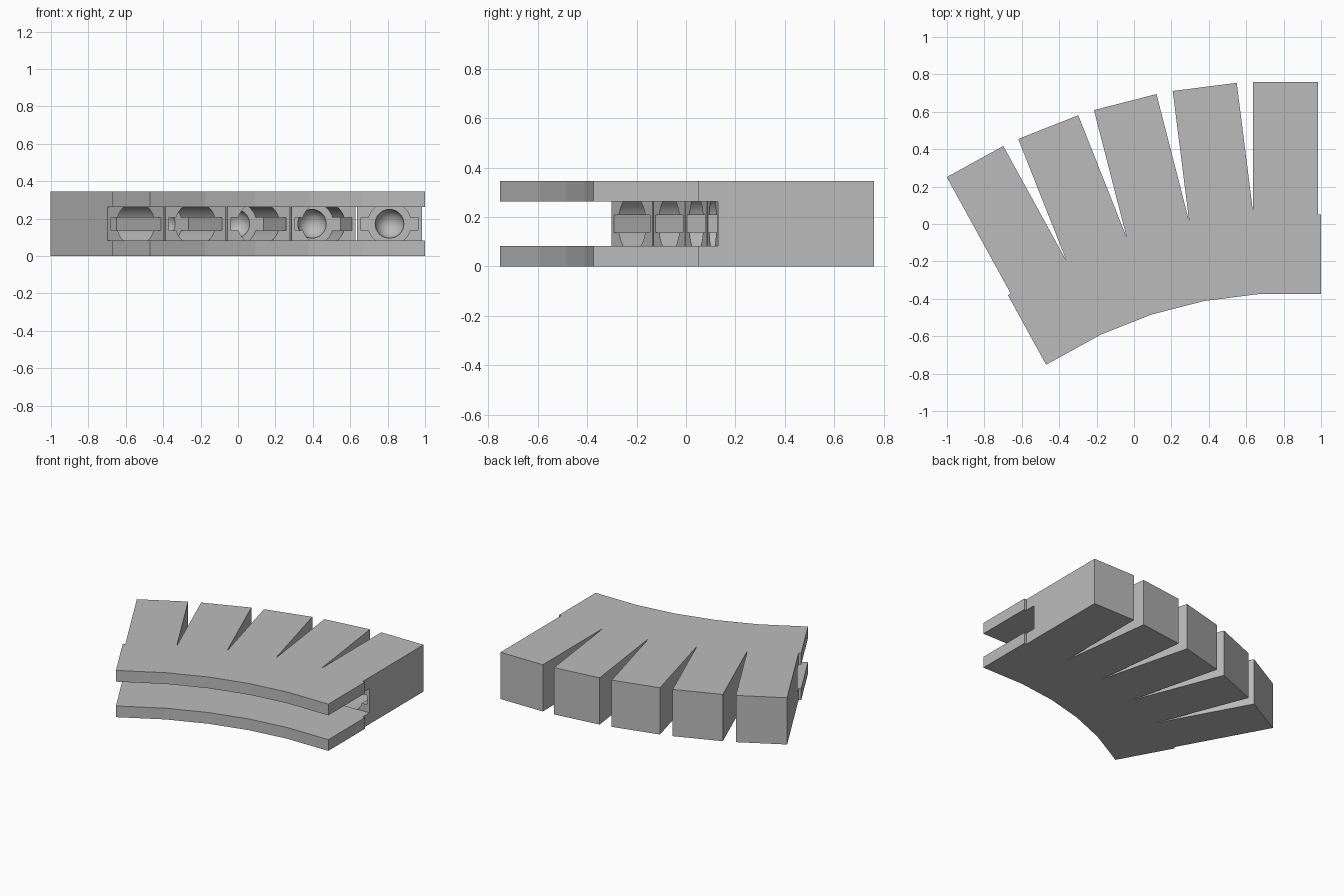
import bpy, bmesh
from math import radians, tan
from mathutils import Matrix, Vector

if "Cube" in bpy.data.objects:
    bpy.data.objects.remove(bpy.data.objects["Cube"])

PIVOT = Vector((0.81, -2.686, 0))   # centre of the curved row
STEP, COUNT = 7.2, 5
LIP_FRONT, LIP_BACK, SLOT_BACK, OUTER = 2.311, 2.736, 2.816, 3.446
BLOCK, END = 0.1725, 0.19           # half widths of blocks and lip ends
HEIGHT, MID = 0.345, 0.1725
HALF_TAN = tan(radians(STEP / 2))
BORE_DEPTH = 0.49


def frame(i):
    return Matrix.Translation(PIVOT) @ Matrix.Rotation(radians(STEP * i), 4, 'Z')


def at(i, x, r):
    return frame(i) @ Vector((x, r, 0))


def new_object(name, bm):
    bmesh.ops.recalc_face_normals(bm, faces=bm.faces)
    mesh = bpy.data.meshes.new(name)
    bm.to_mesh(mesh)
    bm.free()
    obj = bpy.data.objects.new(name, mesh)
    bpy.context.collection.objects.link(obj)
    return obj


def prism(name, outline, z0, z1):
    bm = bmesh.new()
    face = bm.faces.new([bm.verts.new((p.x, p.y, z0)) for p in outline])
    ext = bmesh.ops.extrude_face_region(bm, geom=[face])
    top = [v for v in ext["geom"] if isinstance(v, bmesh.types.BMVert)]
    bmesh.ops.translate(bm, verts=top, vec=(0, 0, z1 - z0))
    return new_object(name, bm)


def cut(target, cutter):
    cutter.hide_render = True
    mod = target.modifiers.new("cut", 'BOOLEAN')
    mod.operation, mod.solver, mod.object = 'DIFFERENCE', 'EXACT', cutter
    bpy.context.view_layer.objects.active = target
    bpy.ops.object.modifier_apply(modifier=mod.name)
    bpy.data.objects.remove(cutter)


def faceted_arc(r, end):
    pts = [at(0, end, r)]
    pts += [at(i, -r * HALF_TAN, r) for i in range(COUNT - 1)]
    return pts + [at(COUNT - 1, -end, r)]


# Body: curved lip in front, five fanned blocks behind
last = COUNT - 1
outline = faceted_arc(LIP_FRONT, END)
outline += [at(last, -END, LIP_BACK), at(last, -BLOCK, LIP_BACK)]
for i in reversed(range(COUNT)):
    outline += [at(i, -BLOCK, OUTER), at(i, BLOCK, OUTER)]
    root = BLOCK / HALF_TAN if i else LIP_BACK
    outline.append(at(i, BLOCK, root))
outline.append(at(0, END, LIP_BACK))
body = prism("curved_block_row", outline, 0, HEIGHT)

# Long slot between the upper and lower lip
slot = faceted_arc(SLOT_BACK, 0.3) + faceted_arc(2.1, 0.3)[::-1]
cut(body, prism("slot_cutter", slot, 0.083, 0.262))

# Bore, side keyway and domed end inside each block
start, stop = SLOT_BACK - 0.002, SLOT_BACK + BORE_DEPTH
for i in range(COUNT):
    place = frame(i) @ Matrix.Translation((0, (start + stop) / 2, MID))
    bm = bmesh.new()
    bmesh.ops.create_cone(bm, cap_ends=True, segments=48, radius1=0.116,
                          radius2=0.116, depth=stop - start,
                          matrix=place @ Matrix.Rotation(radians(90), 4, 'X'))
    cut(body, new_object("bore_cutter", bm))

    key = [at(i, x, r) for x, r in ((-0.1525, start), (0.1525, start),
                                    (0.1525, stop), (-0.1525, stop))]
    cut(body, prism("keyway_cutter", key, 0.138, 0.207))

    bm = bmesh.new()
    bmesh.ops.create_uvsphere(
        bm, u_segments=32, v_segments=17, radius=0.077,
        matrix=frame(i) @ Matrix.Translation((0, stop + 0.002, MID))
        @ Matrix.Rotation(radians(90), 4, 'X'))
    cut(body, new_object("dome_cutter", bm))

# Material and shading
grey = bpy.data.materials.new("plain_grey")
grey.use_nodes = True
colour = (0.5, 0.5, 0.5, 1)
grey.diffuse_color = colour
for node in grey.node_tree.nodes:
    if node.type == 'BSDF_PRINCIPLED':
        node.inputs["Base Color"].default_value = colour
body.data.materials.clear()
body.data.materials.append(grey)
for p in body.data.polygons:
    p.material_index = 0

bpy.ops.object.select_all(action='DESELECT')
body.select_set(True)
bpy.context.view_layer.objects.active = body
bpy.ops.object.shade_smooth_by_angle(angle=radians(30))
# keep the large faceted walls flat
for p in body.data.polygons:
    if p.area > 0.02:
        p.use_smooth = False
